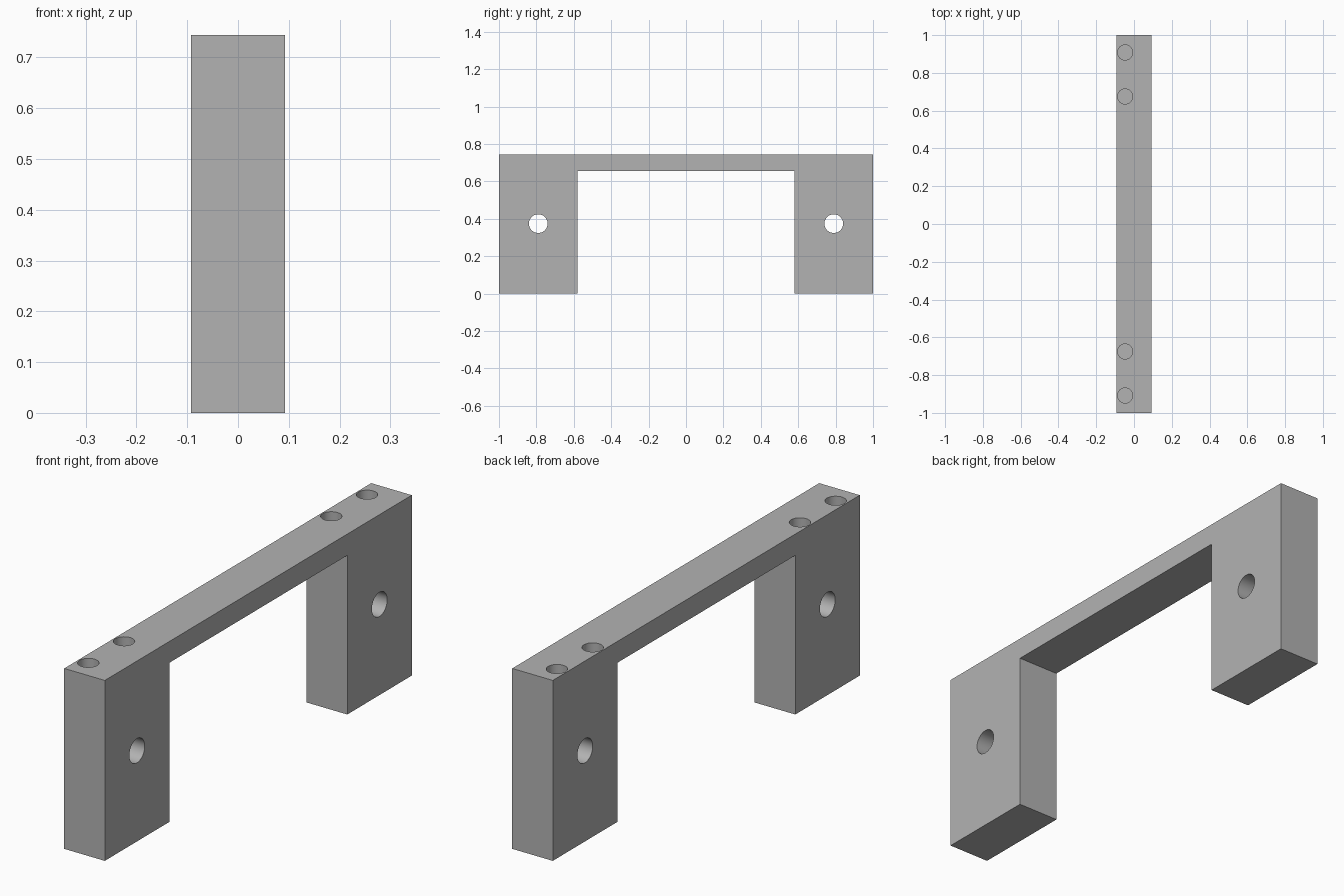
import bpy
import bmesh
import math
from mathutils import Matrix

cube = bpy.data.objects.get("Cube")
if cube:
    bpy.data.objects.remove(cube, do_unlink=True)

WIDTH, HEIGHT = 0.185, 0.744
LEG_INNER, BEAM_BOTTOM = 0.58, 0.656

grey = bpy.data.materials.new("plain grey")
grey.use_nodes = True
colour = (0.45, 0.45, 0.45, 1)
grey.diffuse_color = colour
grey.node_tree.nodes["Principled BSDF"].inputs["Base Color"].default_value = colour


def add_object(name, bm):
    bmesh.ops.recalc_face_normals(bm, faces=bm.faces[:])
    mesh = bpy.data.meshes.new(name)
    bm.to_mesh(mesh)
    bm.free()
    mesh.materials.append(grey)
    obj = bpy.data.objects.new(name, mesh)
    bpy.context.collection.objects.link(obj)
    return obj


def add_drill(bm, location, radius, length, turn):
    place = Matrix.Translation(location) @ Matrix.Rotation(turn, 4, "Y")
    bmesh.ops.create_cone(bm, cap_ends=True, segments=48, radius1=radius,
                          radius2=radius, depth=length, matrix=place)


# Bridge body: arch profile in the side plane, extruded across the width
half = [(1, HEIGHT), (1, 0), (LEG_INNER, 0), (LEG_INNER, BEAM_BOTTOM)]
outline = half + [(-y, z) for y, z in reversed(half)]
bm = bmesh.new()
profile = bm.faces.new([bm.verts.new((-WIDTH / 2, y, z)) for y, z in outline])
extruded = bmesh.ops.extrude_face_region(bm, geom=[profile])["geom"]
bmesh.ops.translate(bm, vec=(WIDTH, 0, 0),
                    verts=[v for v in extruded if isinstance(v, bmesh.types.BMVert)])
bracket = add_object("bridge_bracket", bm)

# Drills: one through hole across each leg, two blind holes in each end of the top
bm = bmesh.new()
for side in (-1, 1):
    add_drill(bm, (0, side * 0.79, 0.374), 0.05, 0.4, math.pi / 2)
    for y in (0.675, 0.908):
        add_drill(bm, (-0.047, side * y, HEIGHT), 0.04, 0.4, 0)
drills = add_object("hole_cutters", bm)
drills.hide_render = True
drills.hide_viewport = True

# Cut the holes
cut = bracket.modifiers.new("holes", "BOOLEAN")
cut.operation = "DIFFERENCE"
cut.solver = "EXACT"
cut.object = drills
bpy.context.view_layer.objects.active = bracket
bracket.select_set(True)
bpy.ops.object.modifier_apply(modifier=cut.name)
bpy.data.objects.remove(drills, do_unlink=True)

# Smooth hole walls, sharp outer edges
bpy.ops.object.shade_smooth_by_angle(angle=math.radians(30))
